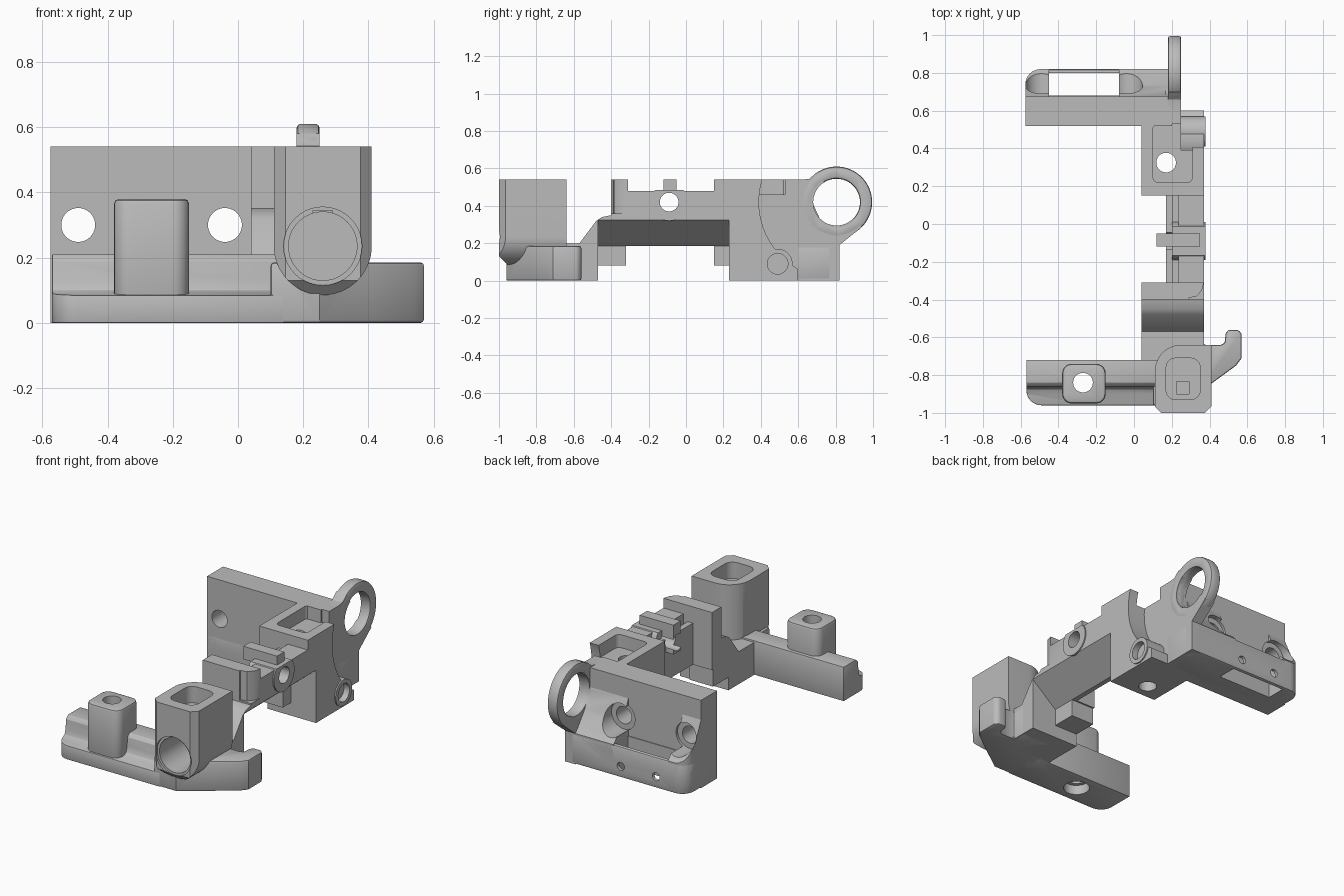
import bpy, bmesh, math

if "Cube" in bpy.data.objects:
    bpy.data.objects.remove(bpy.data.objects["Cube"], do_unlink=True)

grey = bpy.data.materials.new("matte_grey")
grey.use_nodes = True
grey.diffuse_color = (0.5, 0.5, 0.5, 1)
grey.node_tree.nodes["Principled BSDF"].inputs["Base Color"].default_value = (0.5, 0.5, 0.5, 1)


def prism(name, axis, pts, lo, hi):
    """Extrude a 2D outline along an axis; pts are the two other axes in xyz order."""
    place = {"x": lambda p, t: (t, p[0], p[1]),
             "y": lambda p, t: (p[0], t, p[1]),
             "z": lambda p, t: (p[0], p[1], t)}[axis]
    bm = bmesh.new()
    a = [bm.verts.new(place(p, lo)) for p in pts]
    b = [bm.verts.new(place(p, hi)) for p in pts]
    bm.faces.new(a)
    bm.faces.new(b[::-1])
    for i in range(len(pts)):
        j = (i + 1) % len(pts)
        bm.faces.new((a[i], b[i], b[j], a[j]))
    bmesh.ops.recalc_face_normals(bm, faces=bm.faces)
    me = bpy.data.meshes.new(name)
    bm.to_mesh(me)
    bm.free()
    me.materials.append(grey)
    ob = bpy.data.objects.new(name, me)
    bpy.context.collection.objects.link(ob)
    return ob


def arc(cx, cy, r, start=0, end=360, n=40):
    count = n if end - start == 360 else n + 1
    angles = [math.radians(start + (end - start) * i / n) for i in range(count)]
    return [(cx + r * math.cos(t), cy + r * math.sin(t)) for t in angles]


def rect(x0, y0, x1, y1, r=0):
    if not r:
        return [(x0, y0), (x1, y0), (x1, y1), (x0, y1)]
    return (arc(x1 - r, y1 - r, r, 0, 90, 6) + arc(x0 + r, y1 - r, r, 90, 180, 6)
            + arc(x0 + r, y0 + r, r, 180, 270, 6) + arc(x1 - r, y0 + r, r, 270, 360, 6))


def bake(ob):
    dg = bpy.context.evaluated_depsgraph_get()
    old = ob.data
    me = bpy.data.meshes.new_from_object(ob.evaluated_get(dg))
    ob.modifiers.clear()
    ob.data = me
    bpy.data.meshes.remove(old)


def boolean(obs, axis, pts, lo, hi, op="DIFFERENCE"):
    cutter = prism("cutter", axis, pts, lo, hi)
    cutter.hide_render = True
    for ob in obs:
        m = ob.modifiers.new("cut", "BOOLEAN")
        m.object, m.operation, m.solver = cutter, op, "EXACT"
        bake(ob)
    bpy.data.objects.remove(cutter, do_unlink=True)


def bevel(ob, width, segments=2):
    m = ob.modifiers.new("bevel", "BEVEL")
    m.width, m.segments, m.limit_method = width, segments, "ANGLE"
    m.angle_limit = math.radians(40)
    bake(ob)


# Front bar with stepped top and a rounded front corner
bar = prism("front_bar", "x", [(-.96, 0), (-.96, .085), (-.9, .09), (-.875, .1), (-.865, .13),
                               (-.86, .19), (-.84, .21), (-.72, .21), (-.72, 0)], -.57, .14)
boolean([bar], "z", rect(-.57, -.96, .4, -.5, .08), -.1, .5, "INTERSECT")
bevel(bar, .01)

# Square boss on the bar
boss = prism("bar_boss", "z", rect(-.38, -.95, -.15, -.74, .05), .02, .38)
bevel(boss, .015)
boolean([bar, boss], "z", arc(-.27, -.84, .052), -.1, .5)
boolean([bar, boss], "z", arc(-.27, -.84, .075), -.1, .06)

# Base under the tower, running out into the side hook
base = prism("hook_base", "z", [(.1, -.96), (.25, -.96), (.41, -.845), (.54, -.75), (.57, -.71),
                                (.57, -.58), (.55, -.56), (.5, -.56), (.485, -.58), (.48, -.63),
                                (.46, -.64), (.37, -.64), (.37, -.55), (.1, -.55)], 0, .185)
bevel(base, .01)

# Tower: round-bottomed front outline crossed with a rounded plan
tower = prism("front_tower", "y", arc(.26, .235, .15, 180, 360, 32) + [(.41, .54), (.11, .54)], -1, -.64)
plan = [(.11, -.965), (.145, -1), (.375, -1), (.41, -.965), (.41, -.64)] + arc(.25, -.78, .14, 90, 180, 12)
boolean([tower], "z", plan, -.1, .7, "INTERSECT")
boolean([tower], "x", [(-1.1, -.1), (-.92, -.1), (-.92, .05), (-1, .13), (-1.1, .2)], 0, .6)
boolean([tower, base, bar], "y", arc(.26, .235, .105), -1.1, -.72)
boolean([tower], "y", arc(.26, .235, .12), -1.1, -.985)
boolean([tower], "y", rect(.23, .31, .29, .345), -1.1, -.9)
boolean([tower], "z", rect(.17, -.93, .35, -.71, .05), .44, .7)
boolean([tower], "z", rect(.225, -.9, .29, -.835), .38, .7)

# Bridge: one side profile, then the clearances
bridge = prism("bridge", "x", [(-.72, 0), (-.72, .2), (-.57, .2), (-.48, .32), (-.45, .34), (-.4, .35),
                               (-.4, .54), (-.31, .54), (-.31, .48), (.15, .48), (.15, .54),
                               (.6, .54), (.6, 0), (.23, 0), (.23, .08), (.15, .08), (.15, .185),
                               (-.32, .185), (-.32, .08), (-.47, .08), (-.47, 0)], .04, .37)
boolean([bridge], "z", rect(0, -.31, .17, .15), -.1, .7)
boolean([bridge], "y", [(.2, -.1), (.2, .185), (.37, .325), (.45, .325), (.45, -.1)], -.47, .23)
boolean([bridge], "z", [(.29, -.39), (.33, -.385), (.36, -.35), (.37, -.31), (.4, -.31), (.4, -.42),
                        (.29, -.42)], .36, .7)
boolean([bridge], "y", rect(.1, .44, .205, .6), -.31, .15)
boolean([bridge], "y", rect(.205, .4, .235, .6), -.31, .15)
boolean([bridge], "x", arc(.8, .42, .41, 0, 360, 72), .25, .5)
boolean([bridge], "z", rect(.1, .22, .31, .53, .03), .46, .7)
boolean([bridge], "z", arc(.17, .325, .052), -.1, .7)

# Cross tab and pivot boss at mid bridge
tab = prism("cross_tab", "x", rect(-.12, .36, -.05, .54), .12, .35)
pivot = prism("pivot_boss", "x", arc(-.09, .42, .1), .2, .378)
boolean([pivot], "z", rect(0, -.3, .5, .1), .485, .7)
boolean([bridge, tab, pivot], "x", arc(-.09, .42, .05), 0, .6)

# Lower side socket
socket = prism("side_socket", "x", arc(.49, .09, .08), .2, .378)
boolean([socket, bridge], "x", arc(.49, .09, .055), .34, .5)

# Back plate, tray and end gussets
plate = prism("back_plate", "y", rect(-.575, 0, .2, .54), .52, .675)
tray_plan = [(-.575, .52), (.25, .52), (.25, .78), (.2, .82)] + arc(-.495, .74, .08, 90, 180, 8)
tray = prism("back_tray", "z", tray_plan, 0, .19)
bevel(tray, .012)
gusset_side = [(.6, .05), (.82, .05), (.82, .19), (.8, .21), (.73, .3), (.675, .42), (.6, .42)]
gussets = [prism(n, "x", gusset_side, a, b)
           for n, a, b in (("gusset_outer", -.575, -.45), ("gusset_inner", -.08, .2))]
for g in gussets:
    boolean([g], "z", tray_plan, -.1, .7, "INTERSECT")
back = [plate, tray] + gussets
boolean([tray], "z", rect(-.45, .68, -.08, .8), -.1, .7)
for x in (-.49, -.04):
    boolean(back, "y", arc(x, .3, .052), .4, 1)
    boolean(back, "y", arc(x, .3, .085), .66, 1)
for x in (-.37, -.13):
    boolean([tray], "y", arc(x, .07, .025, 0, 360, 20), .75, .9)

# Ring lug and its web
ring = prism("ring_lug", "x", arc(.805, .42, .19, 0, 360, 64), .18, .25)
web = prism("ring_web", "x", [(.54, 0), (.82, 0), (.82, .19), (.94, .286), (.805, .42),
                              (.7, .58), (.66, .545), (.62, .54), (.54, .54)], .18, .25)
boolean([ring, web, plate] + gussets, "x", arc(.805, .42, .125, 0, 360, 48), .17, .5)
bevel(ring, .012)

for ob in list(bpy.context.scene.objects):
    if ob.type == "MESH":
        bpy.ops.object.select_all(action="DESELECT")
        ob.select_set(True)
        bpy.context.view_layer.objects.active = ob
        bpy.ops.object.shade_smooth_by_angle(angle=math.radians(30))
